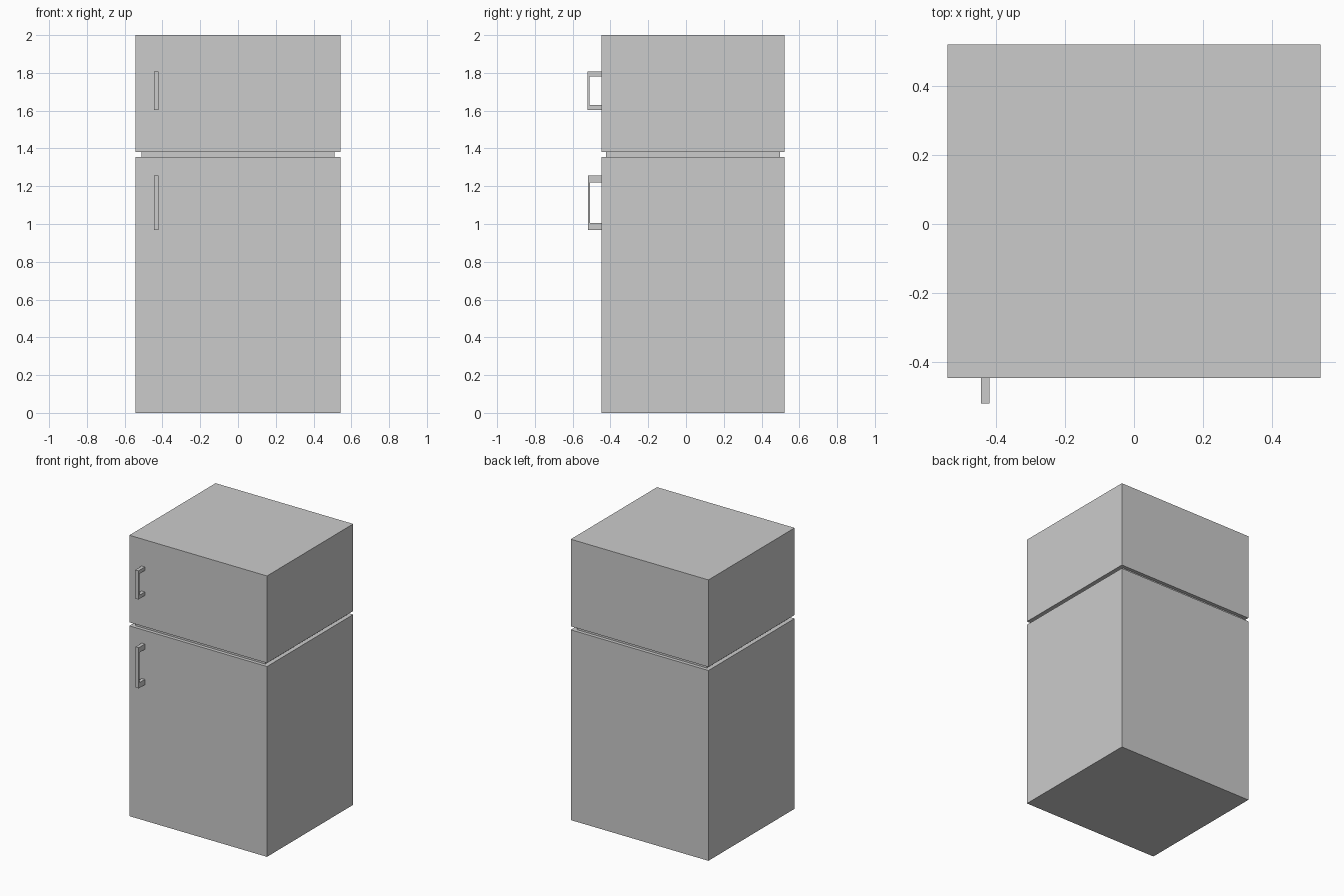
import bpy, bmesh

if "Cube" in bpy.data.objects:
    bpy.data.objects.remove(bpy.data.objects["Cube"])


def mesh_object(name, bm):
    bmesh.ops.recalc_face_normals(bm, faces=bm.faces)
    mesh = bpy.data.meshes.new(name)
    bm.to_mesh(mesh)
    bm.free()
    obj = bpy.data.objects.new(name, mesh)
    bpy.context.collection.objects.link(obj)
    return obj


def box(name, x0, x1, y0, y1, z0, z1):
    bm = bmesh.new()
    bmesh.ops.create_cube(bm, size=1)
    bmesh.ops.scale(bm, vec=(x1 - x0, y1 - y0, z1 - z0), verts=bm.verts)
    bmesh.ops.translate(bm, vec=((x0 + x1) / 2, (y0 + y1) / 2, (z0 + z1) / 2), verts=bm.verts)
    return mesh_object(name, bm)


def handle(name, y_out, z0, z1, arm_low, arm_high, grip=0.011):
    # C-shaped side profile, extruded across x
    y_in = y_out + grip
    profile = [(FRONT, z0), (y_out, z0), (y_out, z1), (FRONT, z1),
               (FRONT, z1 - arm_high), (y_in, z1 - arm_high),
               (y_in, z0 + arm_low), (FRONT, z0 + arm_low)]
    bm = bmesh.new()
    face = bm.faces.new([bm.verts.new((-0.445, y, z)) for y, z in profile])
    ext = bmesh.ops.extrude_face_region(bm, geom=[face], use_keep_orig=True)
    moved = [v for v in ext["geom"] if isinstance(v, bmesh.types.BMVert)]
    bmesh.ops.translate(bm, vec=(0.025, 0, 0), verts=moved)
    return mesh_object(name, bm)


FRONT, BACK, HALF = -0.448, 0.522, 0.542

# Cabinets with the recessed seam between them
box("fridge_cabinet", -HALF, HALF, FRONT, BACK, 0, 1.355)
box("seam_neck", -0.512, 0.512, -0.423, 0.497, 1.355, 1.38)
box("freezer_cabinet", -HALF, HALF, FRONT, BACK, 1.38, 2.0)

# Door handles
handle("freezer_handle", -0.522, 1.603, 1.807, 0.026, 0.026)
handle("fridge_handle", -0.518, 0.968, 1.258, 0.038, 0.038)
